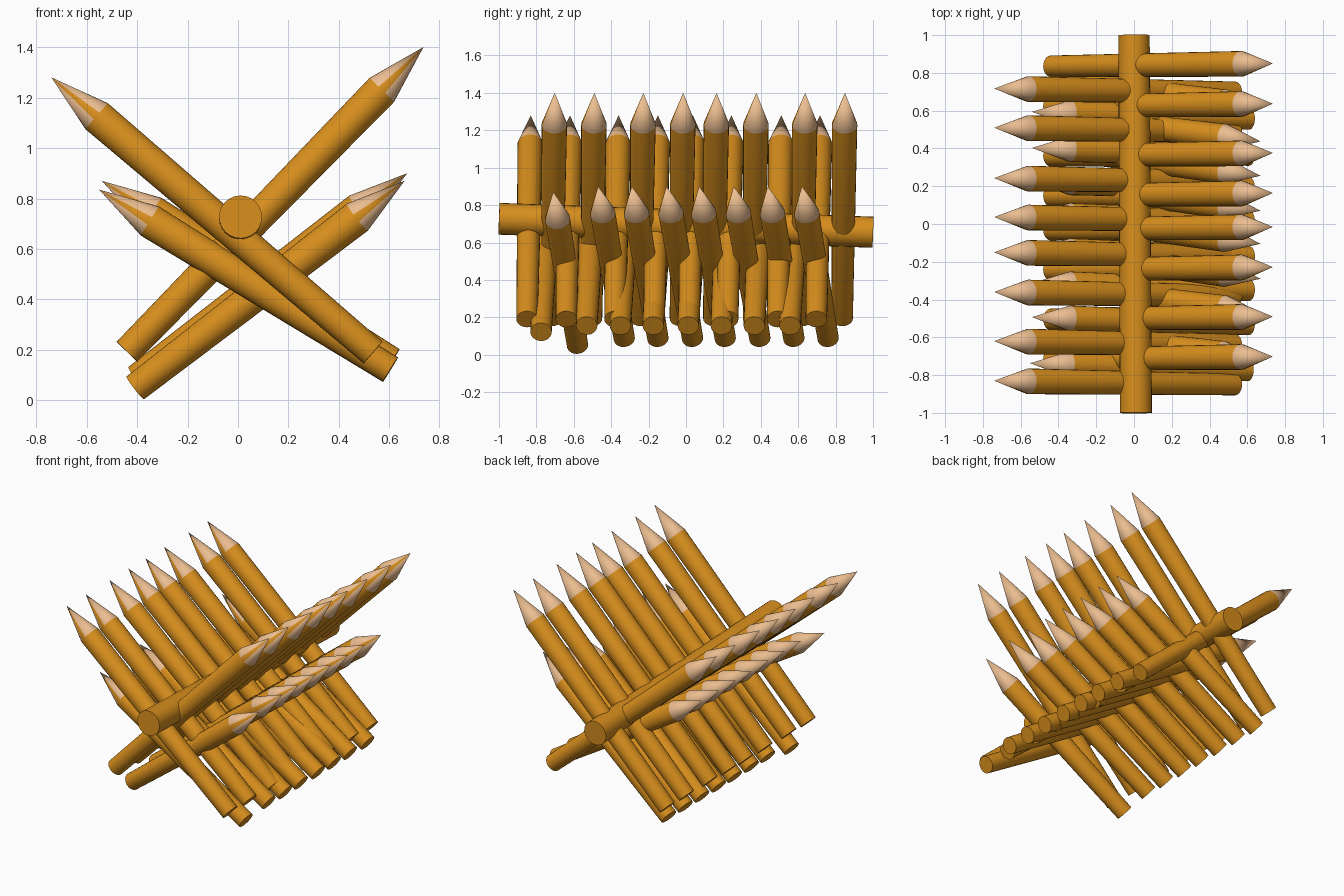
import bpy, bmesh
from math import cos, sin, tau, radians
from mathutils import Vector

if "Cube" in bpy.data.objects:
    bpy.data.objects.remove(bpy.data.objects["Cube"])


def material(name, color):
    m = bpy.data.materials.new(name)
    m.diffuse_color = (*color, 1)
    m.use_nodes = True
    m.node_tree.nodes["Principled BSDF"].inputs["Base Color"].default_value = m.diffuse_color
    return m


BARK = material("bark", (0.68, 0.27, 0.012))
CUT = material("cut_wood", (0.83, 0.51, 0.28))
SIDES = 24


def pole(name, start, end, r0, r1, tip=0.0):
    """Tapered round pole; with tip > 0 the last stretch is a sharpened cone."""
    start, end = Vector(start), Vector(end)
    axis = (end - start).normalized()
    u = Vector((0, -1, 0)) if abs(axis.y) < 0.9 else Vector((1, 0, 0))
    u = (u - axis * u.dot(axis)).normalized()
    v = axis.cross(u)
    bm = bmesh.new()

    def ring(c, r):
        return [bm.verts.new(c + r * (u * cos(tau * i / SIDES) + v * sin(tau * i / SIDES)))
                for i in range(SIDES)]

    low, high = ring(start, r0), ring(end - axis * tip, r1)
    bm.faces.new(low[::-1])
    apex = bm.verts.new(end) if tip else None
    for i in range(SIDES):
        j = (i + 1) % SIDES
        bm.faces.new((low[i], low[j], high[j], high[i]))
        if tip:
            f = bm.faces.new((high[i], high[j], apex))
            # a sliver of bark is left on the front of each point
            f.material_index = 0 if i in (0, SIDES - 1) else 1
    if not tip:
        bm.faces.new(high)
    bmesh.ops.recalc_face_normals(bm, faces=bm.faces)
    me = bpy.data.meshes.new(name)
    bm.to_mesh(me)
    bm.free()
    me.materials.append(BARK)
    me.materials.append(CUT)
    ob = bpy.data.objects.new(name, me)
    bpy.context.collection.objects.link(ob)
    bpy.context.view_layer.objects.active = ob
    ob.select_set(True)
    bpy.ops.object.shade_smooth_by_angle(angle=radians(30))
    ob.select_set(False)


def stakes(name, foot, point, tip_ys, dy):
    """Row of stakes: foot and point are (x, z), dy is foot y minus tip y."""
    for y in tip_ys:
        pole(name, (foot[0], y + dy, foot[1]), (point[0], y, point[1]),
             0.057, 0.068, 0.237)


# Horizontal log, slightly lower at the back
pole("cross_log", (0.01, -1, 0.727), (0, 1, 0.655), 0.085, 0.083)

# Upper rows
stakes("upper_right_stake", (-0.44, 0.193), (0.735, 1.40),
       (0.85, 0.637, 0.376, 0.164, -0.015, -0.228, -0.49, -0.702), -0.015)
stakes("upper_left_stake", (0.535, 0.19), (-0.74, 1.28),
       (0.717, 0.51, 0.243, 0.037, -0.15, -0.36, -0.62, -0.83), -0.02)

# Lower rows; the front stake of each sits a little lower
stakes("lower_right_stake", (-0.407, 0.05), (0.66, 0.87), (-0.71,), 0.13)
stakes("lower_right_stake", (-0.40, 0.087), (0.67, 0.90),
       (-0.47, -0.29, -0.105, 0.07, 0.255, 0.437, 0.62), 0.14)
stakes("lower_left_stake", (0.604, 0.122), (-0.55, 0.835), (-0.737,), -0.038)
stakes("lower_left_stake", (0.61, 0.155), (-0.54, 0.87),
       (-0.493, -0.313, -0.137, 0.05, 0.227, 0.403, 0.594), -0.038)
